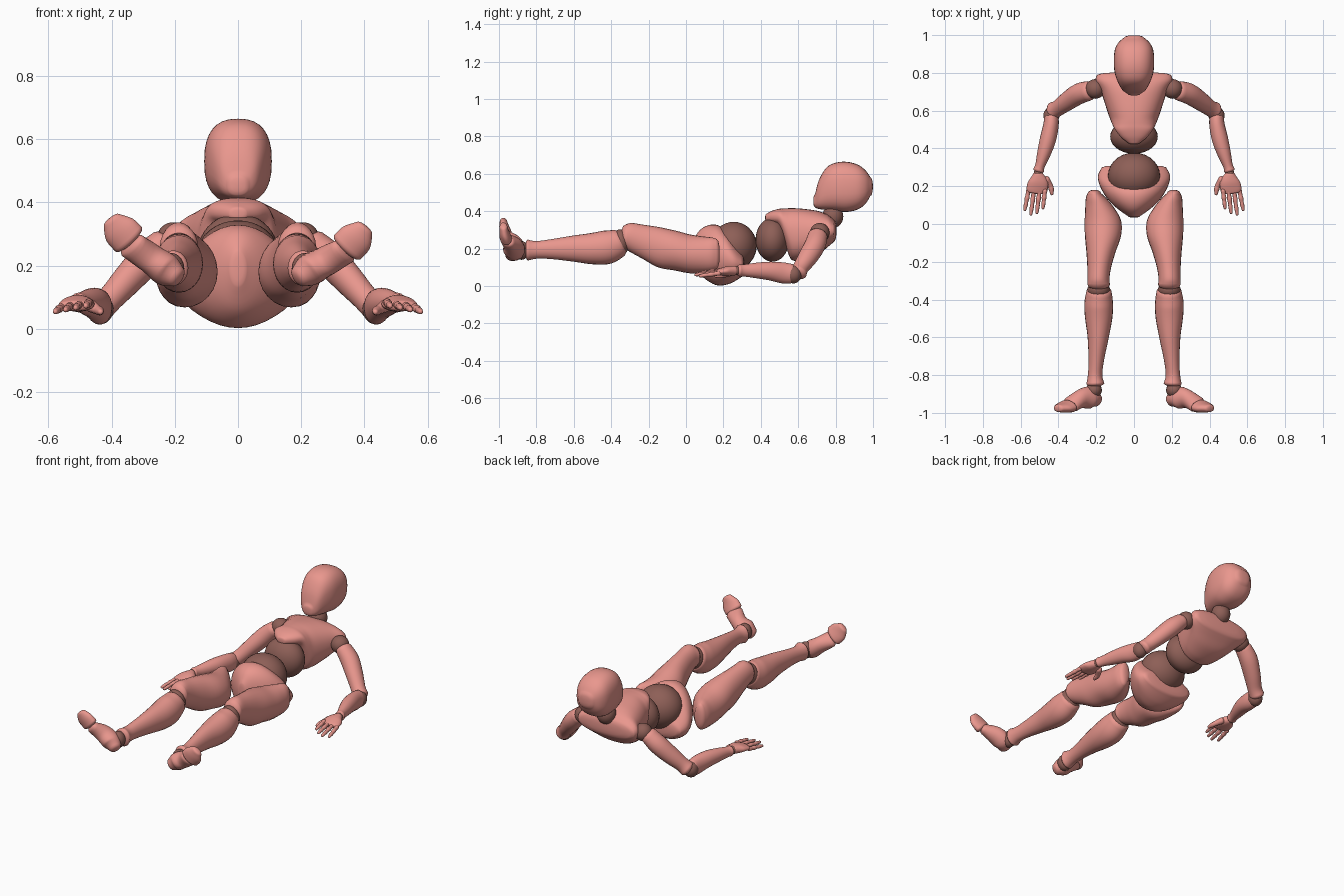
import bpy, bmesh, math
from mathutils import Vector


def material(name, rgb):
    m = bpy.data.materials.new(name)
    m.diffuse_color = (*rgb, 1)
    return m


SKIN = material("salmon", (0.82, 0.31, 0.27))
DARK = material("joint_brown", (0.27, 0.115, 0.095))


def spline(a, b, c, d, t):
    return 0.5 * (2 * b + (c - a) * t + (2 * a - 5 * b + 4 * c - d) * t * t
                  + (3 * b - a - 3 * c + d) * t ** 3)


def loft(name, secs, s=1, axis=None, power=2.0, mat=SKIN, n=24, steps=4, cap=0.5):
    """Smooth skin over sections (x, y, z, half width, half depth), rounded ends."""
    secs = [(q[0] * s, *q[1:]) for q in secs]
    ext = [secs[0]] + secs + [secs[-1]]
    pts = []
    for i in range(len(secs) - 1):
        for k in range(steps):
            pts.append([spline(*(ext[i + j][c] for j in range(4)), k / steps) for c in range(5)])
    pts.append(list(secs[-1]))
    cen = [Vector(p[:3]) for p in pts]
    rings = []
    for i, p in enumerate(pts):
        t = Vector(axis) if axis else (cen[min(i + 1, len(cen) - 1)] - cen[max(i - 1, 0)]).normalized()
        rings.append((cen[i], t, max(p[3], .003), max(p[4], .003)))

    def dome(ring, sign):
        c, t, a, b = ring
        out = []
        for ang in (30, 55, 75):
            r = math.cos(math.radians(ang))
            h = sign * cap * min(a, b) * math.sin(math.radians(ang))
            out.append((c + t * h, t, a * r, b * r))
        return out

    rings = dome(rings[0], -1)[::-1] + rings + dome(rings[-1], 1)
    bm = bmesh.new()
    loops = []
    for c, t, a, b in rings:
        u = Vector((1, 0, 0)) - t * t.x
        u.normalize()
        v = t.cross(u)
        loop = []
        for k in range(n):
            co, si = math.cos(2 * math.pi * k / n), math.sin(2 * math.pi * k / n)
            x = math.copysign(abs(co) ** (2 / power), co)
            y = math.copysign(abs(si) ** (2 / power), si)
            loop.append(bm.verts.new(c + u * a * x + v * b * y))
        loops.append(loop)
    for p, q in zip(loops, loops[1:]):
        for k in range(n):
            bm.faces.new((p[k], p[(k + 1) % n], q[(k + 1) % n], q[k]))
    bm.faces.new(loops[0])
    bm.faces.new(loops[-1])
    bmesh.ops.recalc_face_normals(bm, faces=bm.faces)
    finish(name, bm, mat)


def ball(name, loc, radii, s=1, mat=DARK):
    bm = bmesh.new()
    bmesh.ops.create_uvsphere(bm, u_segments=28, v_segments=18, radius=1)
    bmesh.ops.scale(bm, vec=radii, verts=bm.verts)
    bmesh.ops.translate(bm, vec=(loc[0] * s, loc[1], loc[2]), verts=bm.verts)
    finish(name, bm, mat)


def finish(name, bm, mat):
    me = bpy.data.meshes.new(name)
    bm.to_mesh(me)
    bm.free()
    for f in me.polygons:
        f.use_smooth = True
    me.materials.append(mat)
    bpy.context.collection.objects.link(bpy.data.objects.new(name, me))


def along_y(rows):
    """Rows (y, half width, z low, z high) to centred sections."""
    return [(0, y, (lo + hi) / 2, w, (hi - lo) / 2) for y, w, lo, hi in rows]


Y = (0, 1, 0)
# head and neck
loft("head", along_y([(.690, .036, .42, .49), (.71, .062, .412, .565), (.75, .085, .407, .632),
                      (.80, .102, .402, .659), (.86, .107, .396, .664), (.92, .102, .41, .648),
                      (.96, .083, .44, .618), (.985, .055, .48, .583)]),
     axis=Y, power=2.5, n=32, cap=.28)
ball("neck", (0, .785, .372), (.056, .056, .062))

# torso: tapered rib shell over the belly ball, bowl-like pelvis round the hip ball
loft("chest", along_y([(.428, .03, .345, .385), (.46, .07, .335, .402), (.50, .10, .315, .413),
                       (.53, .116, .225, .415), (.56, .128, .145, .416), (.60, .142, .135, .415),
                       (.65, .158, .145, .41), (.71, .178, .17, .40), (.76, .203, .21, .38),
                       (.79, .195, .235, .355)]), axis=Y, power=2.3, n=36, cap=.25)
ball("belly_ball", (0, .462, .247), (.126, .09, .117))
ball("hip_ball", (0, .255, .215), (.138, .123, .128))
loft("pelvis", along_y([(.04, .03, .13, .25), (.075, .08, .065, .30), (.12, .13, .025, .325),
                        (.17, .165, .003, .325), (.22, .187, .008, .29), (.26, .190, .025, .235),
                        (.30, .170, .05, .18)]), axis=Y, n=36, cap=.2)

for s, side in ((1, "left"), (-1, "right")):
    def part(name, secs, **kw):
        loft(side + "_" + name, secs, s, **kw)

    # leg
    part("thigh", [(.210, .163, .172, .036, .08), (.20, .135, .17, .055, .090),
                   (.183, .09, .168, .075, .097), (.165, .02, .172, .096, .104),
                   (.164, -.06, .19, .096, .107), (.175, -.15, .208, .077, .108),
                   (.184, -.23, .236, .063, .092), (.188, -.29, .257, .058, .080),
                   (.187, -.32, .262, .060, .068)], axis=(0, -1, 0), cap=.5)
    ball(side + "_knee_joint", (.187, -.35, .235), (.06, .052, .068), s)
    part("shin", [(.185, -.355, .232, .066, .074), (.187, -.42, .208, .076, .09),
                  (.187, -.50, .20, .072, .084), (.19, -.60, .20, .056, .07),
                  (.200, -.72, .197, .041, .053), (.206, -.80, .193, .038, .047),
                  (.205, -.845, .192, .048, .056)], cap=.35)
    ball(side + "_ankle_joint", (.212, -.88, .19), (.042, .042, .05), s)
    lift = 0 if s == 1 else .025
    part("foot", [(.195, -.935, .165, .036, .034), (.23, -.92, .188, .052, .058),
                  (.28, -.925, .215 + lift * .4, .046, .052), (.335, -.957, .245 + lift * .7, .05, .032)])
    part("toe", [(.346, -.964, .258 + lift, .058, .032), (.375, -.972, .288 + lift, .055, .026),
                 (.40, -.976, .318 + lift, .032, .02)])

    # arm
    ball(side + "_shoulder_joint", (.205, .715, .285), (.052, .052, .052), s)
    part("upper_arm", [(.237, .705, .27, .046, .052), (.29, .69, .22, .053, .056),
                       (.35, .652, .155, .048, .052), (.40, .615, .10, .042, .043),
                       (.428, .60, .072, .043, .047)])
    ball(side + "_elbow_joint", (.437, .575, .062), (.043, .043, .048), s)
    part("forearm", [(.437, .565, .065, .038, .052), (.44, .52, .070, .041, .056),
                     (.455, .45, .08, .043, .05), (.475, .38, .083, .037, .042),
                     (.497, .31, .083, .026, .032), (.505, .285, .083, .029, .031)])
    ball(side + "_wrist_joint", (.508, .268, .083), (.023, .025, .025), s)
    part("palm", [(.508, .265, .083, .027, .025), (.507, .225, .08, .052, .026),
                  (.513, .185, .075, .056, .02), (.515, .168, .073, .05, .016)])

    # four jointed fingers and a thumb
    for i, tip in enumerate((.085, .06, .052, .075)):
        x0, x1 = .472 + .029 * i, .482 + .032 * i
        z0, z1 = .083 - .005 * i, .072 - .006 * i
        rows = []
        for f, r in ((0, .013), (.22, .011), (.38, .013), (.58, .01), (.72, .011), (1, .008)):
            rows.append((x0 + (x1 - x0) * f, .175 + (tip - .175) * f, z0 + (z1 - z0) * f, r, r))
        part("finger_%d" % (i + 1), rows, n=12, steps=3, cap=.9)
    part("thumb", [(.465, .235, .072, .02, .02), (.445, .205, .06, .015, .015),
                   (.438, .185, .056, .014, .014), (.435, .16, .053, .009, .009)],
         n=12, cap=.9)
